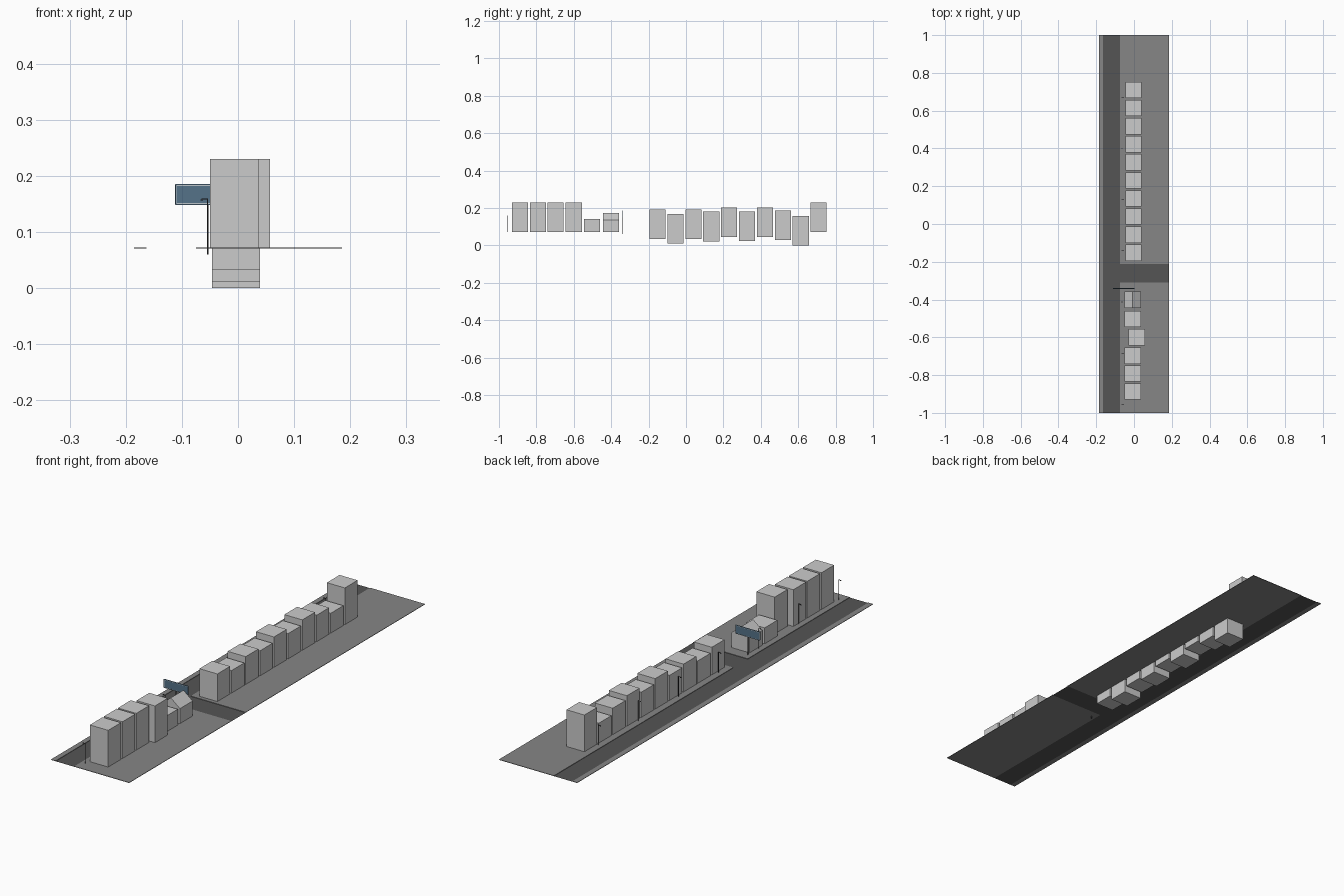
import bpy, bmesh

if "Cube" in bpy.data.objects:
    bpy.data.objects.remove(bpy.data.objects["Cube"])

G = 0.072  # ground level

def material(name, rgb):
    m = bpy.data.materials.new(name)
    m.diffuse_color = (*rgb, 1)
    m.use_nodes = True
    m.node_tree.nodes["Principled BSDF"].inputs["Base Color"].default_value = m.diffuse_color
    return m

asphalt = material("asphalt", (0.09, 0.09, 0.09))
paving = material("paving", (0.24, 0.24, 0.24))
dark = material("dark_metal", (0.05, 0.05, 0.055))
blue = material("sign_blue", (0.09, 0.17, 0.25))
pale = material("sign_trim", (0.5, 0.55, 0.58))

def finish(name, bm, mat=None):
    me = bpy.data.meshes.new(name)
    bmesh.ops.recalc_face_normals(bm, faces=bm.faces)
    bm.to_mesh(me)
    bm.free()
    ob = bpy.data.objects.new(name, me)
    bpy.context.collection.objects.link(ob)
    if mat:
        me.materials.append(mat)
    return ob

def add_box(bm, x0, x1, y0, y1, z0, z1):
    vs = bmesh.ops.create_cube(bm, size=1)["verts"]
    for v in vs:
        v.co = (x1 if v.co.x > 0 else x0, y1 if v.co.y > 0 else y0, z1 if v.co.z > 0 else z0)

def box(name, x0, x1, y0, y1, z0, z1, mat=None):
    bm = bmesh.new()
    add_box(bm, x0, x1, y0, y1, z0, z1)
    return finish(name, bm, mat)

def sheet(name, x0, x1, y0, y1, z, mat):
    bm = bmesh.new()
    bm.faces.new([bm.verts.new(c) for c in ((x0, y0, z), (x1, y0, z), (x1, y1, z), (x0, y1, z))])
    return finish(name, bm, mat)

# roads
sheet("main_road", -0.163, -0.075, -1, 1, G - 0.001, asphalt)
sheet("side_road", -0.075, 0.185, -0.31, -0.212, G - 0.001, asphalt)

# pavements and curbs
box("far_pavement", -0.185, -0.163, -1, 1, G - 0.001, G + 0.001, paving)
for name, y0, y1 in (("front_block", -1, -0.31), ("back_block", -0.212, 1)):
    box(name, -0.075, 0.185, y0, y1, G - 0.001, G + 0.001, paving)

# front block of tall buildings and one low building: x start, y start, top
for i, (x, y, top) in enumerate(((-0.050, -0.930, 0.23), (-0.050, -0.834, 0.23),
                                 (-0.050, -0.740, 0.23), (-0.030, -0.643, 0.23),
                                 (-0.050, -0.546, 0.141))):
    box(f"front_building_{i}", x, x + 0.087, y, y + 0.086, G, top)

# gabled corner house
bm = bmesh.new()
prof = ((-0.050, G), (0.036, G), (0.036, 0.137), (-0.007, 0.172), (-0.050, 0.137))
face = bm.faces.new([bm.verts.new((x, -0.444, z)) for x, z in prof])
ext = bmesh.ops.extrude_face_region(bm, geom=[face])["geom"]
bmesh.ops.translate(bm, vec=(0, 0.086, 0), verts=[g for g in ext if isinstance(g, bmesh.types.BMVert)])
finish("gabled_house", bm)

# back row of equal blocks sunk to different depths
bases = (0.033, 0.011, 0.034, 0.022, 0.045, 0.023, 0.045, 0.028, 0.002, 0.072)
bases = bases[:8] + (0.0, 0.072)
for i, z in enumerate(bases):
    y = -0.195 + i * 0.0957
    box(f"back_building_{i}", -0.046, 0.039, y, y + 0.086, z, z + 0.158)

# street lamps
for i in range(7):
    y = -0.955 + i * 0.271
    bm = bmesh.new()
    add_box(bm, -0.0555, -0.0535, y - 0.001, y + 0.001, G, 0.160)
    add_box(bm, -0.065, -0.0535, y - 0.001, y + 0.001, 0.1585, 0.160)
    add_box(bm, -0.067, -0.062, y - 0.0015, y + 0.0015, 0.1565, 0.1585)
    finish(f"street_lamp_{i}", bm, dark)

# sign on a post, with a raised border on both faces
SX, SY, SZ = -0.054, -0.341, 0.167
bm = bmesh.new()
bmesh.ops.create_cone(bm, cap_ends=True, segments=12, radius1=0.0016, radius2=0.0016, depth=0.105)
bmesh.ops.translate(bm, vec=(SX, SY, 0.113), verts=bm.verts)
finish("sign_post", bm, dark)
sign = box("sign_panel", SX - 0.058, SX + 0.058, SY - 0.002, SY + 0.002, SZ - 0.019, SZ + 0.019, blue)
bev = sign.modifiers.new("corners", "BEVEL")
bev.width = 0.0015
bev.segments = 2
bm = bmesh.new()
for s in (-1, 1):
    y0, y1 = sorted((SY + s * 0.0018, SY + s * 0.0023))
    for t in (-1, 1):
        add_box(bm, SX - 0.055, SX + 0.055, y0, y1, SZ + t * 0.0160 - 0.0006, SZ + t * 0.0160 + 0.0006)
        add_box(bm, SX + t * 0.055 - 0.0006, SX + t * 0.055 + 0.0006, y0, y1, SZ - 0.0166, SZ + 0.0166)
finish("sign_border", bm, pale)
